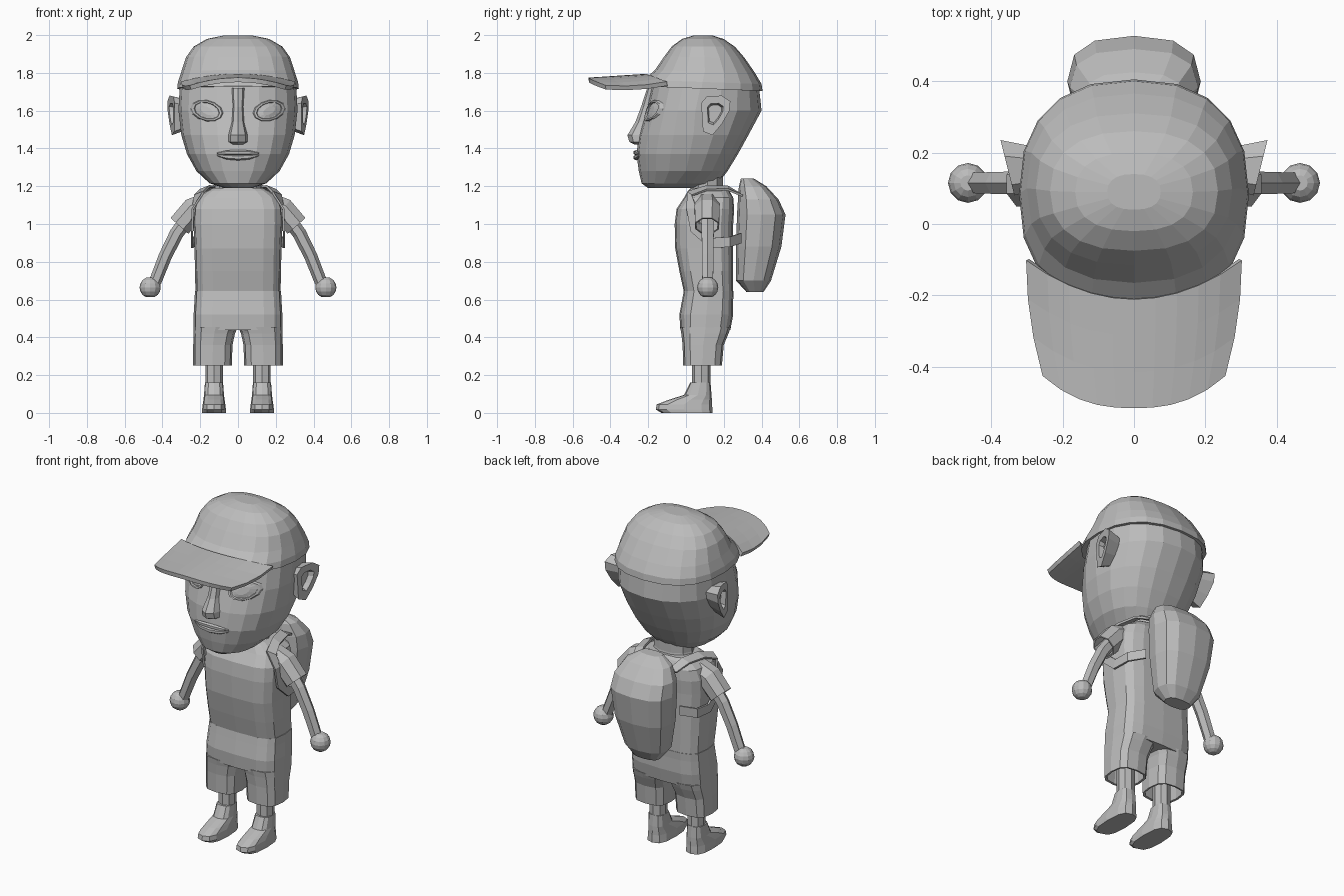
import bpy, math
from mathutils import Vector

if "Cube" in bpy.data.objects:
    bpy.data.objects.remove(bpy.data.objects["Cube"])

grey = bpy.data.materials.new("plain grey")
grey.diffuse_color = (0.5, 0.5, 0.5, 1)
grey.use_nodes = True
grey.node_tree.nodes["Principled BSDF"].inputs["Base Color"].default_value = grey.diffuse_color


def build(name, verts, faces, mirror=False, thick=0):
    me = bpy.data.meshes.new(name)
    me.from_pydata([tuple(v) for v in verts], [], faces)
    me.materials.append(grey)
    ob = bpy.data.objects.new(name, me)
    bpy.context.collection.objects.link(ob)
    bpy.context.view_layer.objects.active = ob
    bpy.ops.object.mode_set(mode='EDIT')
    bpy.ops.mesh.select_all(action='SELECT')
    bpy.ops.mesh.normals_make_consistent(inside=False)
    bpy.ops.object.mode_set(mode='OBJECT')
    if thick:
        s = ob.modifiers.new("thickness", 'SOLIDIFY')
        s.thickness, s.offset = thick, 0
    if mirror:
        ob.modifiers.new("mirror", 'MIRROR').use_mirror_merge = False
    return ob


def loft(name, rings, caps=(True, True), **kw):
    n, verts, faces = len(rings[0]), [], []
    for r in rings:
        verts += r
    for k in range(len(rings) - 1):
        for i in range(n):
            j = (i + 1) % n
            faces.append((k*n + i, k*n + j, k*n + n + j, k*n + n + i))
    if caps[0]:
        faces.append(tuple(range(n))[::-1])
    if caps[1]:
        faces.append(tuple(range(len(verts) - n, len(verts))))
    return build(name, verts, faces, **kw)


def ring(z, hw, yf, yb, ym=None, n=16, e=2.3, cx=0, tilt=0):
    """Horizontal rounded section from half width, front, back and widest y."""
    ym = (yf + yb) / 2 if ym is None else ym
    out = []
    for i in range(n):
        a = 2 * math.pi * i / n
        c, s = math.cos(a), math.sin(a)
        px = math.copysign(abs(c) ** (2 / e), c)
        py = math.copysign(abs(s) ** (2 / e), s)
        y = ym + py * ((yb - ym) if s > 0 else (ym - yf))
        out.append((cx + hw * px, y, z - tilt * y))
    return out


def tube(name, path, radii, n=6, **kw):
    pts, rings = [Vector(p) for p in path], []
    for i, p in enumerate(pts):
        t = (pts[min(i + 1, len(pts) - 1)] - pts[max(i - 1, 0)]).normalized()
        u = Vector((0, 1, 0))
        u = (u - t * u.dot(t)).normalized()
        v = t.cross(u)
        rings.append([p + radii[i] * (u * math.cos(a) + v * math.sin(a))
                      for a in (2 * math.pi * (k + .5) / n for k in range(n))])
    return loft(name, rings, **kw)


# Head
HEAD = [(1.19, .07, -.20, .05, -.1), (1.215, .15, -.235, .17, -.05),
        (1.28, .22, -.25, .22, 0), (1.37, .27, -.262, .275, .02),
        (1.47, .30, -.25, .33, .04), (1.6, .315, -.21, .40, .05),
        (1.74, .308, -.18, .385, .08)]
loft("head", [ring(*r, n=20) for r in HEAD])


def face_y(x, z):
    """Front surface of the head at x, z."""
    for a, b in zip(HEAD, HEAD[1:]):
        if a[0] <= z <= b[0]:
            t = (z - a[0]) / (b[0] - a[0])
            _, hw, yf, _, ym = [p + (q - p) * t for p, q in zip(a, b)]
            return ym - (ym - yf) * max(0, 1 - abs(x / hw) ** 2.3) ** (1 / 2.3)


# Nose, lips and eyes
loft("nose", [ring(z, hw, yf, -.15, n=8, e=2) for z, hw, yf in
              [(1.42, .035, -.27), (1.435, .058, -.3), (1.47, .055, -.31),
               (1.54, .036, -.268), (1.62, .03, -.238), (1.72, .035, -.205)]])
for name, z, r, bow in (("upper_lip", 1.378, .013, -.004), ("lower_lip", 1.352, .014, .012)):
    xs = [-.11, -.06, 0, .06, .11]
    tube(name, [(x, face_y(x, z) - .004, z + bow * (x / .11) ** 2) for x in xs],
         [.004, r, r * 1.1, r, .004])


def almond(s, off):
    out = []
    for k in range(12):
        a = 2 * math.pi * k / 12
        x = .165 + .08 * s * math.cos(a)
        z = 1.6 + .052 * s * math.sin(a) + .012 * math.cos(a)
        out.append((x, face_y(x, z) - off, z))
    return out


loft("eye", [almond(1.15, -.012), almond(1, .008), almond(.85, .008),
             almond(.8, -.002), almond(.4, .004)], mirror=True)

# Ear: a flared rim around a hollow
EAR = [(.08, 1.64), (.11, 1.675), (.19, 1.68), (.235, 1.65), (.23, 1.60),
       (.19, 1.53), (.14, 1.47), (.09, 1.49), (.085, 1.57)]


def ear_ring(s, base=None, off=0):
    out = []
    for y, z in EAR:
        y, z = .152 + (y - .152) * s, 1.59 + (z - 1.59) * s
        out.append((base or .335 + .25 * (y - .08) - off, y, z))
    return out


loft("ear", [ear_ring(.75, .27), ear_ring(1), ear_ring(.55), ear_ring(.45, None, .03)],
     mirror=True)

# Cap crown and brim
CAP = [(1.72, .322, -.24, .405), (1.755, .318, -.225, .40), (1.81, .30, -.165, .365),
       (1.885, .275, -.115, .31), (1.94, .235, -.075, .26), (1.98, .165, -.02, .2),
       (1.998, .075, .04, .14)]
loft("cap_crown", [ring(*r, n=20, e=2.4, tilt=.04 * (2 - r[0]) / .28) for r in CAP])
NU, NV = 11, 4
verts = []
for j in range(NV):
    v = j / (NV - 1)
    for i in range(NU):
        u = -1 + 2 * i / (NU - 1)
        y0, y1 = -.21 + .11 * u * u, -.515 + .09 * abs(u) ** 2.5
        verts.append((u * (.298 - .046 * v ** 2), y0 + (y1 - y0) * v,
                      1.783 - .02 * v - u * u * (.04 + .045 * v * (1 - v))))
faces = [(j*NU + i, j*NU + i + 1, j*NU + NU + i + 1, j*NU + NU + i)
         for j in range(NV - 1) for i in range(NU - 1)]
build("cap_brim", verts, faces, thick=.024)

# Neck and shirt
loft("neck", [ring(z, hw, yf, yb, n=10, e=2) for z, hw, yf, yb in
              [(1.1, .14, .02, .22), (1.2, .12, .03, .2), (1.27, .12, .03, .2)]])
loft("shirt_body", [ring(*r, e=3.6) for r in
                    [(.635, .225, -.01, .25), (.75, .228, -.035, .25), (.87, .23, -.057, .25),
                     (1.0, .236, -.06, .25), (1.08, .235, -.05, .255), (1.14, .215, -.01, .25),
                     (1.175, .165, .01, .23), (1.19, .135, .025, .215)]])
tube("sleeve", [(.17, .112, 1.1), (.235, .112, 1.075), (.31, .112, .99)],
     [.065, .068, .064], n=8, caps=(False, False), mirror=True, thick=.008)

# Arms and round hands
tube("arm", [(.25, .115, 1.05), (.325, .115, .95), (.385, .115, .83), (.44, .115, .69)],
     [.038, .037, .035, .033], mirror=True)
R = .056
balls = []
for k in range(1, 8):
    a = math.pi * k / 8
    r = R * math.sin(a)
    balls.append([(.465 + r * math.cos(t), .115 + r * math.sin(t), .664 - R * math.cos(a))
                  for t in (2 * math.pi * i / 12 for i in range(12))])
loft("hand", balls, mirror=True)

# Shorts: waist block plus two hollow legs
loft("shorts_waist", [ring(*r, e=3.6) for r in
                      [(.44, .235, -.03, .235), (.52, .235, -.035, .25),
                       (.6, .23, -.02, .25), (.645, .228, -.012, .252)]])
SL = [(.36, .133, .088, 0, .175), (.252, .135, .09, -.003, .178), (.25, .135, .102, -.015, .19),
      (.36, .133, .104, -.018, .2), (.42, .126, .11, -.025, .225), (.455, .118, .117, -.031, .237)]
loft("shorts_leg", [ring(z, hw, yf, yb, n=12, e=3, cx=cx) for z, cx, hw, yf, yb in SL],
     mirror=True)

# Legs and shoes
loft("leg", [ring(z, .047, .032, .13, n=8, e=2.2, cx=.126) for z in (.1, .25, .4)], mirror=True)
loft("shoe", [ring(z, hw, yf, yb, n=12, e=2.8, cx=.127) for z, hw, yf, yb in
              [(.0, .063, -.13, .14), (.018, .063, -.16, .14), (.045, .06, -.155, .138),
               (.07, .056, -.09, .137), (.095, .053, -.01, .135), (.16, .048, .022, .13)]],
     mirror=True)

# Backpack and straps
loft("backpack", [ring(*r, n=12, e=2.6) for r in
                  [(.64, .08, .32, .41), (.70, .13, .265, .45), (.88, .17, .265, .505),
                   (1.05, .187, .27, .527), (1.13, .18, .275, .49), (1.2, .14, .28, .425),
                   (1.24, .07, .29, .36)]])
STRAP = [((.12, .3, 1.15), (1, 0, 0)), ((.15, .22, 1.19), (1, 0, -.3)),
         ((.175, .11, 1.19), (1, 0, -.4)), ((.205, .02, 1.16), (1, .5, -.4)),
         ((.24, .03, 1.08), (0, 1, 0)), ((.243, .05, .97), (0, .9, .4)),
         ((.243, .13, .9), (0, .3, 1)), ((.235, .23, .905), (0, 0, 1)),
         ((.16, .29, .925), (0, 0, 1))]
verts = []
for p, w in STRAP:
    w = Vector(w).normalized() * .027
    verts += [Vector(p) - w, Vector(p) + w]
build("strap", verts, [(2*i, 2*i + 1, 2*i + 3, 2*i + 2) for i in range(len(STRAP) - 1)],
      mirror=True, thick=.012)
